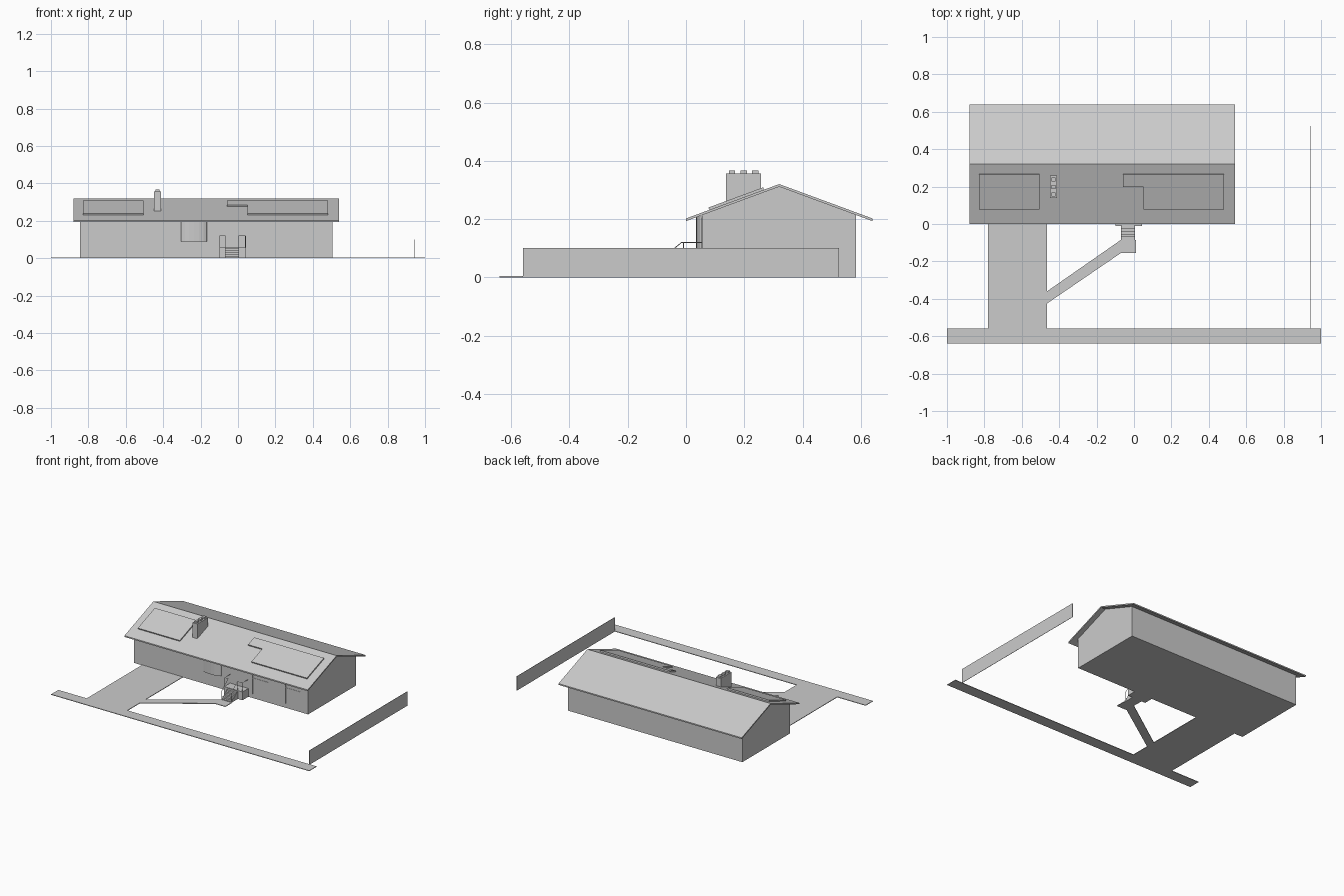
import bpy, bmesh, math
from mathutils import Vector

cube = bpy.data.objects.get("Cube")
if cube:
    bpy.data.objects.remove(cube, do_unlink=True)


def prism(name, outline, place, offset):
    """Extrude a flat outline; place maps (u, v) into space."""
    bm = bmesh.new()
    face = bm.faces.new([bm.verts.new(place(u, v)) for u, v in outline])
    made = bmesh.ops.extrude_face_region(bm, geom=[face])["geom"]
    moved = [g for g in made if isinstance(g, bmesh.types.BMVert)]
    bmesh.ops.translate(bm, verts=moved, vec=Vector(offset))
    bmesh.ops.recalc_face_normals(bm, faces=bm.faces)
    mesh = bpy.data.meshes.new(name)
    bm.to_mesh(mesh)
    bm.free()
    obj = bpy.data.objects.new(name, mesh)
    bpy.context.collection.objects.link(obj)
    return obj


def along_x(name, outline, x0, x1):
    return prism(name, outline, lambda y, z: (x0, y, z), (x1 - x0, 0, 0))


def slab(name, outline, z0, z1):
    return prism(name, outline, lambda x, y: (x, y, z0), (0, 0, z1 - z0))


def box(name, x0, x1, y0, y1, z0, z1):
    return slab(name, [(x0, y0), (x1, y0), (x1, y1), (x0, y1)], z0, z1)


def bar(name, points, radius=0.0015):
    curve = bpy.data.curves.new(name, "CURVE")
    curve.dimensions = "3D"
    curve.bevel_depth = radius
    curve.bevel_resolution = 0
    curve.use_fill_caps = True
    line = curve.splines.new("POLY")
    line.points.add(len(points) - 1)
    for p, co in zip(line.points, points):
        p.co = (*co, 1)
    obj = bpy.data.objects.new(name, curve)
    bpy.context.collection.objects.link(obj)


WALL, BACK, RIDGE, DEPTH = 0.055, 0.583, 0.32, 0.64
EAVE, TOP, THICK = 0.202, 0.32, 0.009
SLOPE = (TOP - EAVE) / RIDGE


def roof_z(y):
    return TOP - abs(y - RIDGE) * SLOPE


# House walls with gables, and the roof sheet
under = [(y, roof_z(y) - THICK) for y in (BACK, RIDGE, WALL)]
along_x("house_walls", [(WALL, 0), (BACK, 0)] + under, -0.845, 0.505)
ridge_line = (0, RIDGE, DEPTH)
along_x("roof", [(y, roof_z(y)) for y in ridge_line] +
        [(y, roof_z(y) - THICK) for y in reversed(ridge_line)], -0.88, 0.54)

# Raised panels lying on the front roof slope
lift = (0, -0.003, 0.008)
for name, outline in (
        ("right_roof_panel", [(-0.83, 0.08), (-0.505, 0.08), (-0.505, 0.268), (-0.83, 0.268)]),
        ("left_roof_panel", [(0.05, 0.08), (0.48, 0.08), (0.48, 0.268), (-0.06, 0.268),
                             (-0.06, 0.2), (0.05, 0.2)])):
    prism(name, outline, lambda x, y: (x, y, roof_z(y)), lift)

# Chimney with three pots
along_x("chimney", [(0.138, roof_z(0.138) - 0.005), (0.258, roof_z(0.258) - 0.005),
                    (0.258, 0.356), (0.138, 0.356)], -0.45, -0.412)
for i in range(3):
    y = 0.158 + i * 0.04
    box("chimney_pot", -0.442, -0.42, y - 0.011, y + 0.011, 0.356, 0.367)

# Bow window
arc = [(-0.235 - 0.07 * math.cos(math.pi * i / 8), WALL - 0.02 * math.sin(math.pi * i / 8))
       for i in range(9)]
slab("bow_window", arc, 0.09, 0.209)

# Front window trim
for x0 in (0.075, 0.33):
    x1 = x0 + 0.125
    for x in (x0, x1):
        box("window_jamb", x - 0.002, x + 0.002, WALL - 0.002, WALL, 0.03, 0.205)
    box("window_transom", x0, x1, WALL - 0.002, WALL, 0.138, 0.142)

# Garage door and front door
box("garage_door", -0.78, -0.465, WALL - 0.002, WALL, 0, 0.17)
box("front_door", -0.06, 0, WALL - 0.002, WALL, 0.058, 0.19)

# Porch and steps
box("porch", -0.1, 0.042, -0.01, WALL, 0, 0.058)
STEPS = 5
profile = [(-0.01, 0), (-0.085, 0)]
for i in range(STEPS):
    z = 0.052 * (i + 1) / STEPS
    profile += [(-0.085 + 0.015 * i, z), (-0.07 + 0.015 * i, z)]
along_x("porch_steps", profile, -0.07, 0.006)

# Railings on both sides
for outer, inner in ((-0.098, -0.068), (0.04, 0.004)):
    bar("porch_rail", [(outer, WALL, 0.12), (outer, -0.008, 0.12),
                       (inner, -0.008, 0.12), (inner, -0.015, 0.12), (inner, -0.082, 0.065)])
    for x in (outer, inner):
        bar("porch_post", [(x, -0.008, 0.055), (x, -0.008, 0.12)])
    bar("step_post", [(inner, -0.082, 0), (inner, -0.082, 0.065)])

# Paving
PAVE = 0.004
box("pavement", -1, 1, -0.64, -0.56, 0, PAVE)
box("driveway", -0.78, -0.465, -0.56, WALL, 0, PAVE)
slab("garden_path", [(-0.465, -0.425), (-0.07, -0.155), (0.01, -0.155), (0.01, -0.085),
                     (-0.07, -0.085), (-0.465, -0.36)], 0, PAVE)

# Side boundary fence
box("fence", 0.944, 0.946, -0.56, 0.525, 0, 0.1)
